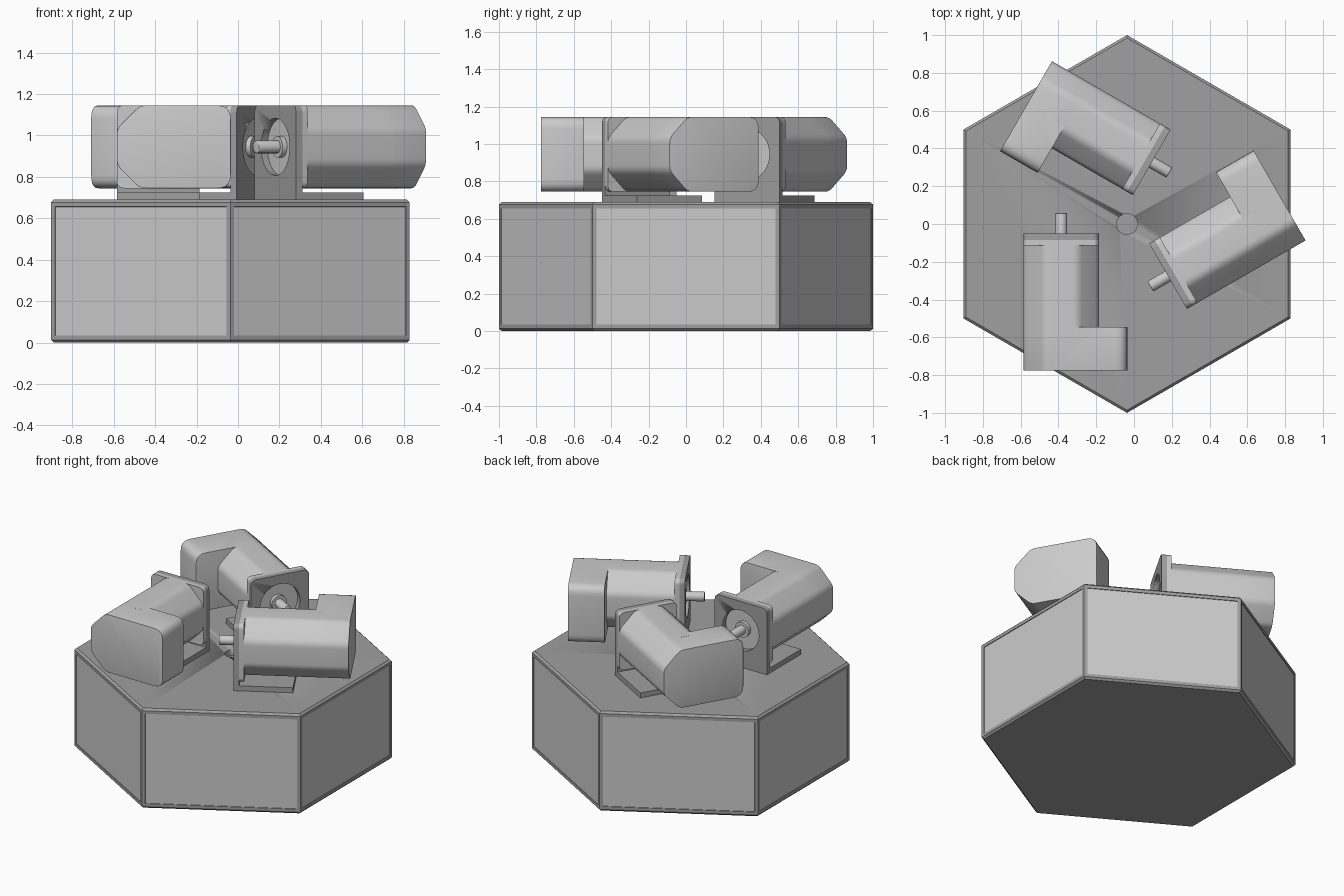
import bpy, bmesh, math
from mathutils import Matrix, Vector

if "Cube" in bpy.data.objects:
    bpy.data.objects.remove(bpy.data.objects["Cube"])

CENTRE = Matrix.Translation((-0.037, 0, 0))


def grey(name, v):
    m = bpy.data.materials.new(name)
    m.diffuse_color = (v, v, v, 1)
    m.use_nodes = True
    m.node_tree.nodes["Principled BSDF"].inputs["Base Color"].default_value = m.diffuse_color
    return m


DARK = grey("dark_grey", 0.35)
LIGHT = grey("light_grey", 0.8)


def finish(name, bm, mats, angle=35):
    bmesh.ops.recalc_face_normals(bm, faces=bm.faces)
    me = bpy.data.meshes.new(name)
    bm.to_mesh(me)
    bm.free()
    for m in mats:
        me.materials.append(m)
    for p in me.polygons:
        p.use_smooth = True
    me.set_sharp_from_angle(angle=math.radians(angle))
    ob = bpy.data.objects.new(name, me)
    bpy.context.collection.objects.link(ob)
    ob.matrix_world = CENTRE
    return ob


def rounded(corners, n=5):
    """Corners are (x, z, cut); each cut is rounded off with a small curve."""
    out = []
    for i, (x, z, r) in enumerate(corners):
        p = Vector((x, z))
        if r == 0:
            out.append(p)
            continue
        a = p + (Vector(corners[i - 1][:2]) - p).normalized() * r
        b = p + (Vector(corners[(i + 1) % len(corners)][:2]) - p).normalized() * r
        for k in range(n + 1):
            t = k / n
            out.append(a * (1 - t) ** 2 + p * 2 * t * (1 - t) + b * t * t)
    return out


def prism(name, profile, y0, y1, mat, bevel=0, pick=lambda e: True):
    """Extrude an x-z profile along y; bevel the chosen end edges."""
    bm = bmesh.new()
    f = bm.faces.new([bm.verts.new((p[0], y0, p[1])) for p in profile])
    ext = bmesh.ops.extrude_face_region(bm, geom=[f])["geom"]
    vs = [g for g in ext if isinstance(g, bmesh.types.BMVert)]
    bmesh.ops.translate(bm, verts=vs, vec=(0, y1 - y0, 0))
    if bevel:
        es = [e for e in bm.edges
              if abs(e.verts[0].co.y - e.verts[1].co.y) < 1e-5 and pick(e)]
        bmesh.ops.bevel(bm, geom=es, offset=bevel, segments=3, profile=0.5,
                        affect='EDGES', clamp_overlap=True)
    return finish(name, bm, [mat])


def disc(x, z, r, n=40):
    return [(x + r * math.cos(2 * math.pi * i / n), z + r * math.sin(2 * math.pi * i / n))
            for i in range(n)]


def cut(ob, cutter):
    mod = ob.modifiers.new("hole", 'BOOLEAN')
    mod.object = cutter
    mod.operation = 'DIFFERENCE'
    mod.solver = 'EXACT'
    bpy.context.view_layer.update()
    bpy.context.view_layer.objects.active = ob
    bpy.ops.object.modifier_apply(modifier=mod.name)
    bpy.data.objects.remove(cutter)


# Hexagonal base with framed side panels
bm = bmesh.new()
f = bm.faces.new([bm.verts.new((math.sin(i * math.pi / 3), math.cos(i * math.pi / 3), 0))
                  for i in range(6)])
ext = bmesh.ops.extrude_face_region(bm, geom=[f])["geom"]
bmesh.ops.translate(bm, verts=[g for g in ext if isinstance(g, bmesh.types.BMVert)],
                    vec=(0, 0, 0.69))
bm.normal_update()
bmesh.ops.recalc_face_normals(bm, faces=bm.faces)
rims = [e for e in bm.edges if abs(e.verts[0].co.z - e.verts[1].co.z) < 1e-5]
bmesh.ops.bevel(bm, geom=rims, offset=0.013, segments=1, affect='EDGES')
sides = [f for f in bm.faces if abs(f.normal.z) < 0.1]
bmesh.ops.inset_individual(bm, faces=sides, thickness=0.03, depth=0)
bmesh.ops.inset_individual(bm, faces=sides, thickness=0.001, depth=-0.004)
for f in sides:
    f.material_index = 1
base = finish("hexagonal_base", bm, [DARK, LIGHT], 20)

# Round hole in the middle of the top
bm = bmesh.new()
bmesh.ops.create_cone(bm, cap_ends=True, segments=32, radius1=0.055, radius2=0.055,
                      depth=0.08, matrix=Matrix.Translation((0, 0, 0.69)))
cut(base, finish("hole_cutter", bm, [DARK]))

# One motor, lying along y with the shaft pointing to +y
XL, XR, ZB, ZT, C = -0.548, -0.148, 0.745, 1.145, 0.112
XM, ZM = (XL + XR) / 2, (ZB + ZT) / 2
body = prism("motor_body", rounded([
    (XL, ZB + C, .03), (XL, ZT - C, .03), (XL + C, ZT, .03), (XR - C, ZT, .03),
    (XR, ZT - C, .03), (XR, ZB + C, .03), (XR - C, ZB, .03), (XL + C, ZB, .03)]),
    -0.11, -0.60, LIGHT)
gearbox = prism("motor_end_housing", rounded([
    (XL, ZB + C, .03), (XL, ZT - C, .03), (XL + C, ZT, .03), (XR, ZT, 0),
    (0.002, ZT, .065), (0.002, ZB, .065), (XR, ZB, 0), (XL + C, ZB, .03)]),
    -0.545, -0.775, LIGHT, 0.018,
    lambda e: e.verts[0].co.y < -0.7 or min(v.co.x for v in e.verts) > XR - 0.001)
flange = prism("motor_flange", rounded([
    (XL, ZB, .035), (XL, ZT, .035), (XR, ZT, .035), (XR, ZB, .035)]),
    -0.085, -0.115, LIGHT)
boss = prism("shaft_boss", disc(XM, ZM, 0.052), -0.09, -0.06, LIGHT)
shaft = prism("motor_shaft", disc(XM, ZM, 0.031, 32), -0.09, 0.058, LIGHT, 0.004,
              lambda e: e.verts[0].co.y > 0)

# L-shaped mounting bracket with a round opening
plate = prism("bracket_plate", rounded([
    (XL, 0.69, 0), (XL, ZT, .035), (XR, ZT, .035), (XR, 0.69, 0)]), -0.05, -0.085, DARK)
cut(plate, prism("opening_cutter", disc(XM, ZM, 0.138, 48), 0.0, -0.15, DARK))
foot = prism("bracket_foot", [(XL, 0.69), (XL, 0.725), (XR, 0.725), (XR, 0.69)],
             -0.085, -0.425, DARK)

# Repeat the motor and bracket three times around the base
for part in (body, gearbox, flange, boss, shaft, plate, foot):
    for i in (1, 2):
        copy = part.copy()
        bpy.context.collection.objects.link(copy)
        copy.matrix_world = CENTRE @ Matrix.Rotation(i * 2 * math.pi / 3, 4, 'Z')
